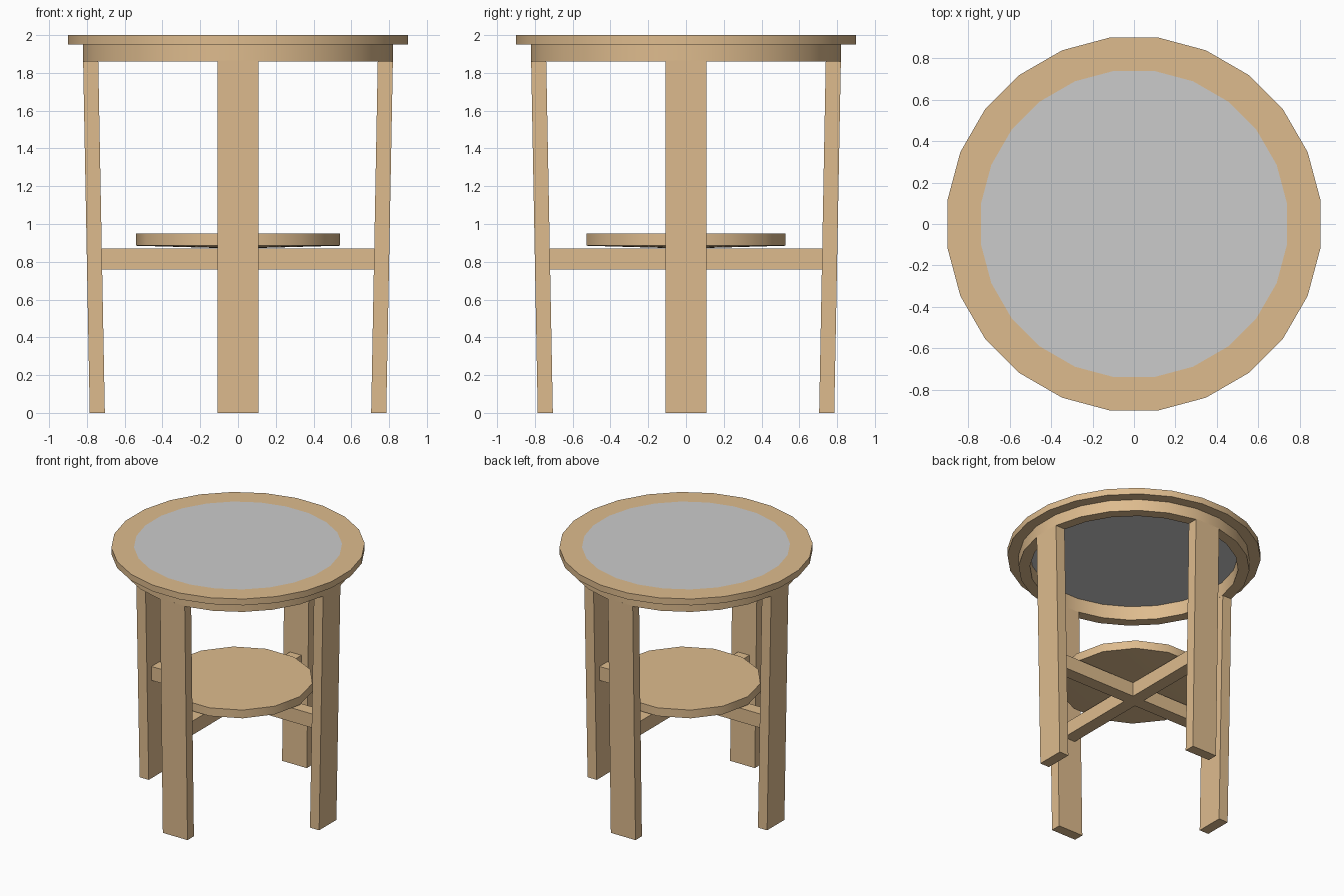
import bpy
import bmesh
from math import cos, sin, pi, radians
from mathutils import Matrix

if "Cube" in bpy.data.objects:
    bpy.data.objects.remove(bpy.data.objects["Cube"])

wood = bpy.data.materials.new("wood")
wood.diffuse_color = (0.73, 0.50, 0.27, 1)
wood.use_nodes = True
wood.node_tree.nodes["Principled BSDF"].inputs["Base Color"].default_value = wood.diffuse_color


def finish(name, bm, material=None, smooth=False):
    bmesh.ops.recalc_face_normals(bm, faces=bm.faces)
    mesh = bpy.data.meshes.new(name)
    bm.to_mesh(mesh)
    bm.free()
    obj = bpy.data.objects.new(name, mesh)
    bpy.context.collection.objects.link(obj)
    if material:
        mesh.materials.append(material)
    if smooth:
        bpy.ops.object.select_all(action='DESELECT')
        obj.select_set(True)
        bpy.context.view_layer.objects.active = obj
        bpy.ops.object.shade_smooth_by_angle(angle=radians(30))
    return obj


def lathe(name, profile, sides, offset=0.0, closed=True, material=None):
    """Revolve an (r, z) profile; radius 0 collapses to a centre point."""
    bm = bmesh.new()
    rings = [[bm.verts.new((r * cos(offset + 2 * pi * i / sides),
                            r * sin(offset + 2 * pi * i / sides), z))
              for i in range(sides)] for r, z in profile]
    pairs = list(zip(rings, rings[1:]))
    if closed:
        pairs.append((rings[-1], rings[0]))
    for a, b in pairs:
        for i in range(sides):
            j = (i + 1) % sides
            bm.faces.new((a[i], a[j], b[j], b[i]))
    bmesh.ops.remove_doubles(bm, verts=bm.verts, dist=0.0005)
    return finish(name, bm, material, True)


def box(name, corners, half_width, turn, material):
    """Extrude an (x, z) outline across y, then turn it about z."""
    bm = bmesh.new()
    face = bm.faces.new([bm.verts.new((x, -half_width, z)) for x, z in corners])
    ext = bmesh.ops.extrude_face_region(bm, geom=[face])
    moved = [v for v in ext["geom"] if isinstance(v, bmesh.types.BMVert)]
    bmesh.ops.translate(bm, verts=moved, vec=(0, 2 * half_width, 0))
    bm.transform(Matrix.Rotation(turn, 4, 'Z'))
    return finish(name, bm, material)


# Table rim with the stepped apron beneath it
half_step = pi / 24
lathe("rim_and_apron", [(0.746, 2.0), (0.908, 2.0), (0.908, 1.95),
                        (0.827, 1.95), (0.827, 1.86), (0.746, 1.86)],
      24, half_step, material=wood)

# Grey inset panel
lathe("inset_top", [(0, 2.0), (0.746, 2.0), (0.746, 1.97), (0, 1.97)],
      24, half_step, closed=False)

# Lower shelf, with a very slightly convex underside
lathe("lower_shelf", [(0, 0.95), (0.54, 0.95), (0.54, 0.885), (0, 0.87)],
      14, closed=False, material=wood)

# Four outward-leaning plank legs
for i, side in enumerate(("right", "back", "left", "front")):
    box(side + "_leg", [(0.705, 0), (0.785, 0), (0.82, 1.865), (0.74, 1.865)],
        0.108, i * pi / 2, wood)

# Crossed stretchers
for i, name in enumerate(("side_stretcher", "depth_stretcher")):
    box(name, [(-0.725, 0.76), (0.725, 0.76), (0.725, 0.87), (-0.725, 0.87)],
        0.05, i * pi / 2, wood)
